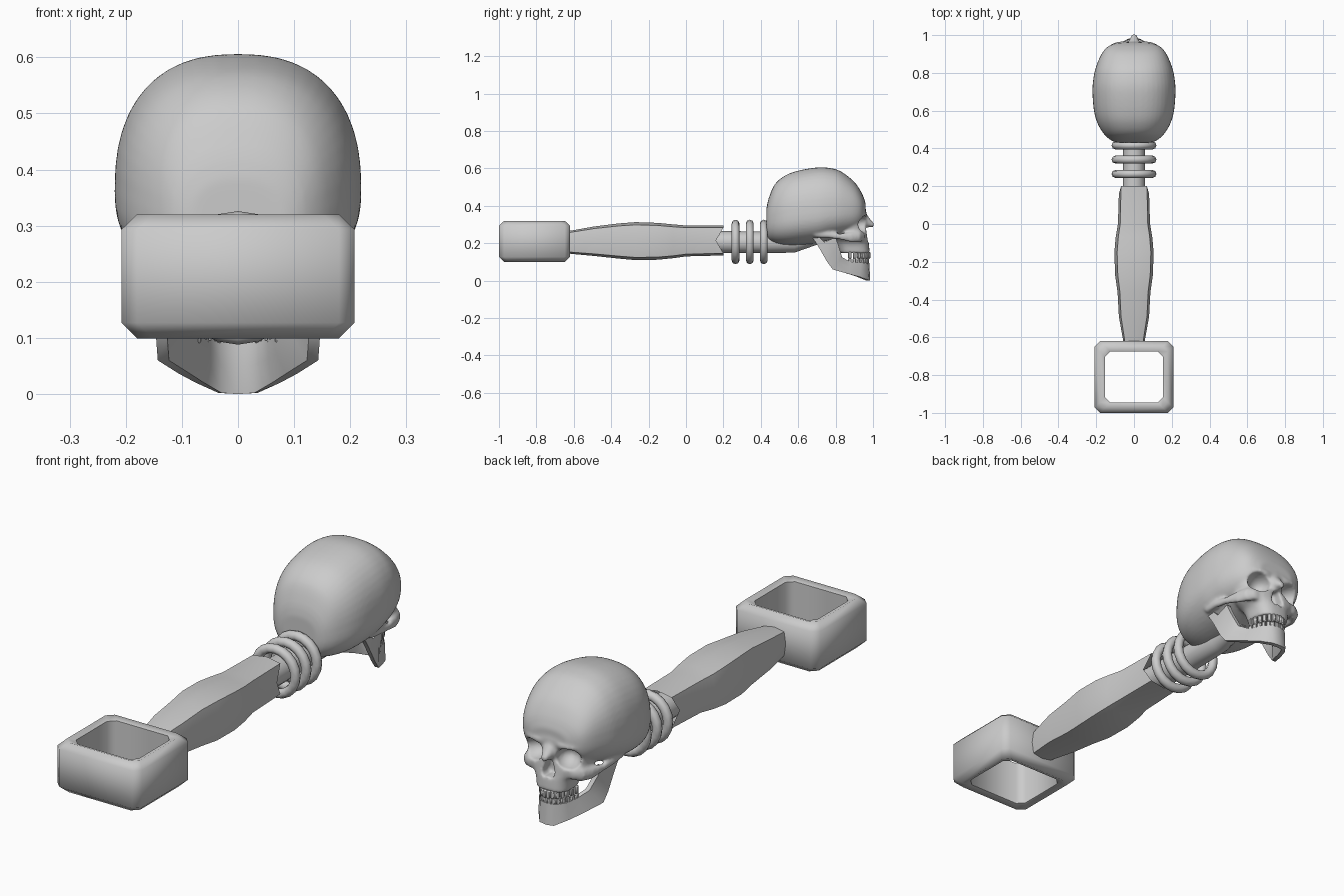
import bpy, bmesh, math
from mathutils import Matrix, Vector

if "Cube" in bpy.data.objects:
    bpy.data.objects.remove(bpy.data.objects["Cube"])


def loft(bm, rings, cyclic=False):
    """Skin a list of equal-length point rings, capping the ends unless cyclic."""
    vs = [[bm.verts.new(p) for p in r] for r in rings]
    n = len(vs[0])
    pairs = list(zip(vs, vs[1:])) + ([(vs[-1], vs[0])] if cyclic else [])
    for a, b in pairs:
        for i in range(n):
            j = (i + 1) % n
            bm.faces.new((a[i], a[j], b[j], b[i]))
    if not cyclic:
        bm.faces.new(vs[0])
        bm.faces.new(vs[-1])


def smooth_rows(rows, k=5):
    """Catmull-Rom interpolation of a table of section values."""
    ext, out = [rows[0]] + rows + [rows[-1]], []
    for a, b, c, d in zip(ext, ext[1:], ext[2:], ext[3:]):
        for s in range(k):
            t = s / k
            out.append([.5 * (2 * q + (r - p) * t + (2 * p - 5 * q + 4 * r - u) * t * t
                              + (3 * q - p - 3 * r + u) * t ** 3) for p, q, r, u in zip(a, b, c, d)])
    return out + [list(rows[-1])]


def super_ring(rx, ry, n, p):
    out = []
    for i in range(n):
        t = 2 * math.pi * i / n
        c, s = math.cos(t), math.sin(t)
        out.append((rx * math.copysign(abs(c) ** (2 / p), c),
                    ry * math.copysign(abs(s) ** (2 / p), s)))
    return out


def ring_xz(cx, y, cz, rx, rz, n=24, p=2):
    return [(cx + a, y, cz + b) for a, b in super_ring(rx, rz, n, p)]


def ring_xy(z, w, yf, yb, n=28, p=2.6):
    return [(a, (yf + yb) / 2 + b, z) for a, b in super_ring(w, (yf - yb) / 2, n, p)]


def skull_ring(y, w, lo, hi, mid):
    """Section that is widest at height mid."""
    return [(a, y, mid + b * (hi - mid if b > 0 else mid - lo)) for a, b in super_ring(w, 1, 48, 2.4)]


def ball(bm, loc, rad, turn=0):
    m = (Matrix.Translation(loc) @ Matrix.Rotation(math.radians(turn), 4, 'Z')
         @ Matrix.Diagonal((*rad, 1)))
    bmesh.ops.create_uvsphere(bm, u_segments=20, v_segments=14, radius=1, matrix=m)


def finish(name, bm, angle=50):
    bmesh.ops.recalc_face_normals(bm, faces=bm.faces)
    me = bpy.data.meshes.new(name)
    bm.to_mesh(me)
    bm.free()
    ob = bpy.data.objects.new(name, me)
    bpy.context.collection.objects.link(ob)
    bpy.ops.object.select_all(action='DESELECT')
    ob.select_set(True)
    bpy.context.view_layer.objects.active = ob
    bpy.ops.object.shade_smooth_by_angle(angle=math.radians(angle))
    return ob


# Square end loop with chamfered edges
bm = bmesh.new()
rings = []
for inset, z in [(.028, .099), (0, .127), (0, .293), (.028, .32), (.054, .31), (.054, .11)]:
    w, h, c = .208 - inset, .19 - inset, .028
    pts = [(w, h - c), (w - c, h), (c - w, h), (-w, h - c),
           (-w, c - h), (c - w, -h), (w - c, -h), (w, c - h)]
    rings.append([(x, y - .81, z) for x, y in pts])
loft(bm, rings, cyclic=True)
finish("end_loop", bm, 60)

# Boxy faceted grip with a notched open end
bm = bmesh.new()
grip = [(-.63, .055, .145, .265), (-.49, .08, .132, .29), (-.36, .087, .118, .306),
        (-.27, .1, .11, .313), (-.15, .104, .112, .309), (-.07, .097, .12, .301),
        (0, .085, .13, .295), (.2, .08, .135, .295)]
rings = [ring_xz(0, y, (lo + hi) / 2, w, (hi - lo) / 2, 8, 4.5) for y, w, lo, hi in grip]
rings[-1] = [(x, y - (.04 if i % 4 == 0 else 0), z) for i, (x, y, z) in enumerate(rings[-1])]
loft(bm, rings)
bmesh.ops.delete(bm, geom=[bm.faces[:][-1]], context='FACES_ONLY')
finish("grip", bm, 50)

# Neck rod running under the skull
bm = bmesh.new()
loft(bm, [ring_xz(0, y, z, r, r, 12) for y, z, r in
          [(.1, .207, .06), (.45, .205, .057), (.58, .205, .055), (.68, .235, .05), (.74, .25, .045)]])
finish("neck_rod", bm)

# Three collar rings
for i, y in enumerate((.265, .341, .416)):
    bpy.ops.mesh.primitive_torus_add(major_segments=20, minor_segments=8, major_radius=.098,
                                     minor_radius=.021, location=(0, y, .207),
                                     rotation=(math.pi / 2, 0, 0))
    bpy.context.object.name = f"collar_ring_{i + 1}"
    bpy.ops.object.shade_smooth()

# Skull: cranium
bm = bmesh.new()
cranium = [(.43, .085, .25, .385, .31), (.442, .12, .22, .44, .32), (.475, .158, .20, .515, .33),
           (.53, .192, .19, .562, .34), (.60, .212, .19, .588, .35), (.70, .22, .20, .605, .36),
           (.77, .215, .218, .602, .37), (.83, .202, .232, .583, .375), (.90, .172, .25, .528, .38),
           (.94, .137, .28, .468, .38), (.96, .085, .32, .415, .37)]
loft(bm, [skull_ring(*r) for r in smooth_rows(cranium)])
# Face block from brow down to the upper gum
face = [(.41, .115, .95, .78), (.37, .146, .964, .78), (.33, .15, .962, .78), (.29, .147, .962, .78),
        (.25, .142, .968, .79), (.225, .118, .972, .80), (.20, .09, .978, .81), (.148, .077, .982, .825)]
loft(bm, [ring_xy(*f) for f in smooth_rows(face, 3)])
# Nasal bone
loft(bm, [ring_xz(0, y, z, w, h, 12) for y, z, w, h in
          [(.93, .322, .036, .05), (.97, .318, .028, .032), (.985, .308, .021, .022), (1.004, .297, .013, .011)]])
# Brow ridges and cheekbone arches
for s in (-1, 1):
    ball(bm, (s * .08, .928, .355), (.07, .038, .018), s * -16)
    loft(bm, [ring_xz(s * x, y, z, w, h, 10) for x, y, z, w, h in
              [(.085, .955, .238, .03, .022), (.125, .93, .236, .025, .032), (.15, .885, .232, .016, .028),
               (.165, .82, .237, .012, .017), (.17, .76, .244, .013, .017), (.16, .69, .25, .02, .02)]])
skull = finish("skull", bm, 180)

# Cutters for the eye sockets and nose opening
bm = bmesh.new()
for s in (-1, 1):
    ball(bm, (s * .089, .957, .302), (.054, .075, .045), s * -27)
finish("eye_cutter", bm)
bm = bmesh.new()
loft(bm, [[(x, y, z) for x, z in
           [(.013, .282), (.03, .225), (.02, .203), (0, .212), (-.02, .203), (-.03, .225), (-.013, .282)]]
          for y in (.92, 1.05)])
finish("nose_cutter", bm)


def remesh():
    m = skull.modifiers.new("remesh", 'REMESH')
    m.mode, m.voxel_size, m.use_smooth_shade = 'VOXEL', .0065, True


remesh()
for name in ("eye_cutter", "nose_cutter"):
    cut = bpy.data.objects[name]
    cut.hide_render = True
    cut.hide_set(True)
    m = skull.modifiers.new(name, 'BOOLEAN')
    m.operation, m.object, m.solver = 'DIFFERENCE', cut, 'EXACT'
remesh()
m = skull.modifiers.new("soften", 'SMOOTH')
m.factor, m.iterations = .5, 5

# Lower jaw: bottom and top edge points from chin to hinge
edge = [(0, .985, 0, 0, .98, .094), (.035, .98, .002, .038, .972, .094), (.075, .93, .02, .068, .935, .096),
        (.105, .87, .036, .082, .88, .10), (.143, .785, .06, .11, .835, .125),
        (.146, .755, .10, .138, .815, .19), (.147, .715, .17, .145, .80, .232),
        (.148, .69, .21, .147, .74, .207), (.15, .672, .235, .15, .70, .247)]


def jaw_ring(e, s):
    b, t = Vector(e[:3]), Vector(e[3:])
    mid = b.lerp(t, .55)
    inward = Vector((-b.x, -max(0, b.y - .86), 0)).normalized() * .02
    pts = (b, mid, t, t + inward, mid + inward * 1.2, b + inward)
    return [(s * p.x, p.y, p.z) for p in pts]


bm = bmesh.new()
loft(bm, [jaw_ring(e, -1) for e in edge[:0:-1]] + [jaw_ring(e, 1) for e in edge])
finish("lower_jaw", bm, 55)

# Two rows of teeth following the dental arch
for name, z, h, front, n in (("upper_teeth", .135, .036, .118, 14), ("lower_teeth", .104, .029, .11, 14)):
    bm = bmesh.new()
    for i in range(n):
        t = math.radians(-82 + 164 * i / (n - 1))
        loc = (.074 * math.sin(t), .86 + front * math.cos(t), z)
        turn = math.atan2(front * math.sin(t), .074 * math.cos(t))
        bmesh.ops.create_cube(bm, size=1, matrix=Matrix.Translation(loc) @ Matrix.Rotation(-turn, 4, 'Z')
                              @ Matrix.Diagonal((.018, .016, h, 1)))
    teeth = finish(name, bm, 60)
    m = teeth.modifiers.new("round", 'BEVEL')
    m.width, m.segments = .004, 1
